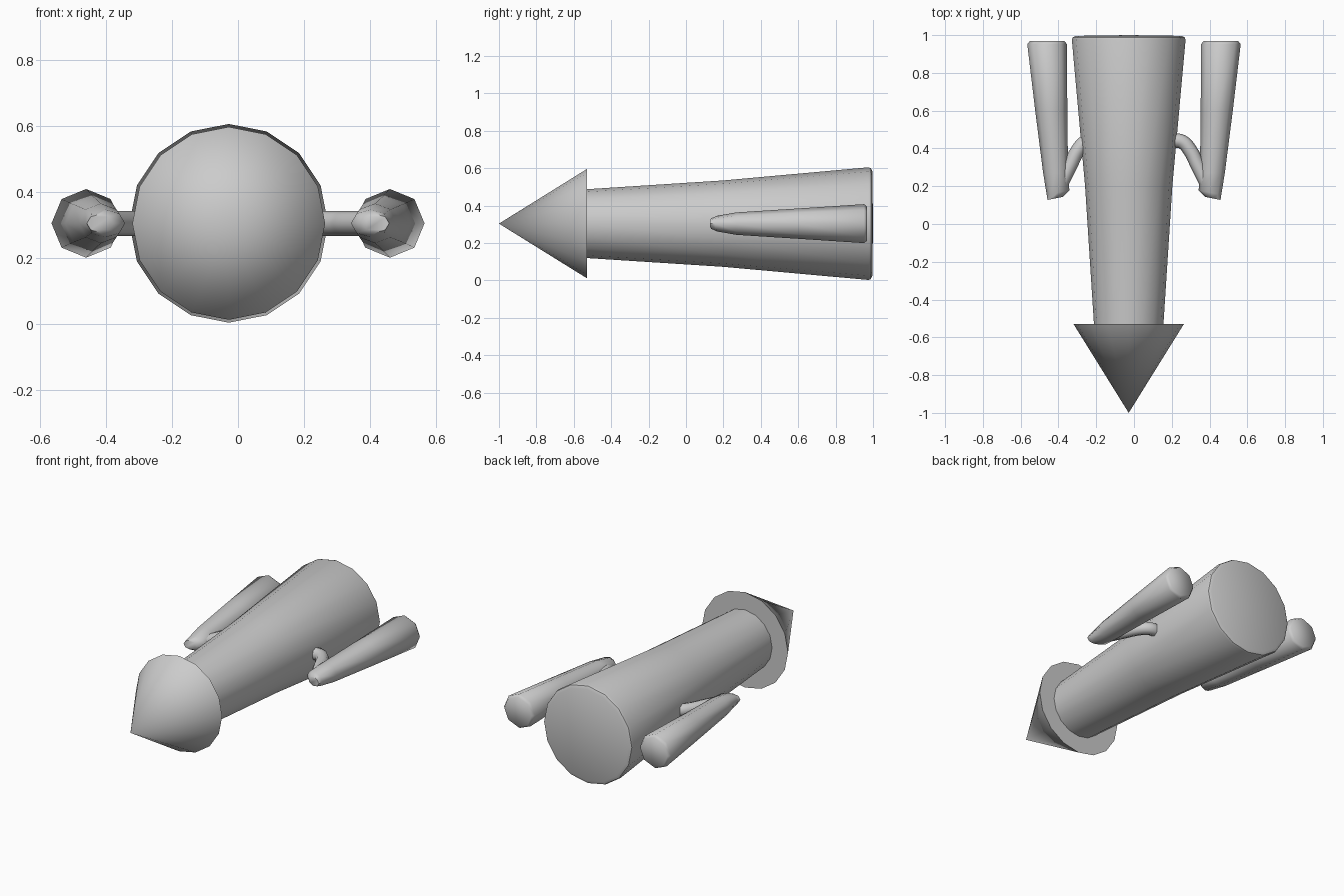
import bpy, bmesh, math

if "Cube" in bpy.data.objects:
    bpy.data.objects.remove(bpy.data.objects["Cube"])

AXIS_X, AXIS_Z = -0.028, 0.304


def finish(obj, angle):
    bpy.ops.object.select_all(action='DESELECT')
    obj.select_set(True)
    bpy.context.view_layer.objects.active = obj
    bpy.ops.object.shade_smooth_by_angle(angle=math.radians(angle))


def loft(name, sections, sides, angle):
    """Skin elliptical rings along y; each section is (y, centre x, radius x, radius z)."""
    bm = bmesh.new()
    rings = []
    for y, cx, rx, rz in sections:
        if rx == 0:
            rings.append([bm.verts.new((cx, y, AXIS_Z))] * sides)
            continue
        rings.append([bm.verts.new((cx + rx * math.sin(math.tau * i / sides), y,
                                    AXIS_Z + rz * math.cos(math.tau * i / sides)))
                      for i in range(sides)])
    for a, b in zip(rings, rings[1:]):
        for i in range(sides):
            j = (i + 1) % sides
            quad = list(dict.fromkeys((a[i], a[j], b[j], b[i])))
            bm.faces.new(quad)
    for ring in (rings[0], rings[-1]):
        if len(set(ring)) > 2:
            bm.faces.new(ring)
    bmesh.ops.recalc_face_normals(bm, faces=bm.faces[:])
    mesh = bpy.data.meshes.new(name)
    bm.to_mesh(mesh)
    bm.free()
    obj = bpy.data.objects.new(name, mesh)
    bpy.context.collection.objects.link(obj)
    finish(obj, angle)
    return obj


# Main body: widens toward the back, soft rear rim
body = [(-0.53, 0.184), (0.2, 0.231), (0.975, 0.301), (0.988, 0.297), (0.996, 0.28), (1.0, 0.0)]
loft("body", [(y, AXIS_X, r, r) for y, r in body], 16, 35)

# Nose cone with a flat overhanging base
loft("nose_cone", [(-1.0, AXIS_X, 0, 0), (-0.53, AXIS_X, 0.292, 0.292)], 16, 45)

# Side pods and the curved struts that carry them
pod = [(0.137, 0.418, 0.040, 0.028), (0.165, 0.402, 0.060, 0.042), (0.27, 0.415, 0.066, 0.060),
       (0.6, 0.438, 0.085, 0.081), (0.952, 0.460, 0.105, 0.104), (0.968, 0.460, 0.092, 0.091)]
strut = [(0.205, 0.443), (0.255, 0.435), (0.30, 0.385), (0.335, 0.315), (0.385, 0.215)]

for side, label in ((1, "right"), (-1, "left")):
    p = loft(label + "_pod", [(y, cx * side, rx, rz) for y, cx, rx, rz in pod], 8, 60)
    # Slant the pod tip so its inner edge sits further back
    for v in p.data.vertices:
        if v.co.y < 0.2:
            v.co.y -= 0.2 * (abs(v.co.x) - 0.41)

    curve = bpy.data.curves.new(label + "_strut", 'CURVE')
    curve.dimensions = '3D'
    curve.bevel_depth = 0.038
    curve.bevel_resolution = 2
    curve.resolution_u = 5
    curve.use_fill_caps = True
    spline = curve.splines.new('BEZIER')
    spline.bezier_points.add(len(strut) - 1)
    for bp, (x, y) in zip(spline.bezier_points, strut):
        bp.co = (x * side, y, AXIS_Z)
        bp.handle_left_type = bp.handle_right_type = 'AUTO'
    s = bpy.data.objects.new(label + "_strut", curve)
    bpy.context.collection.objects.link(s)
    bpy.ops.object.select_all(action='DESELECT')
    s.select_set(True)
    bpy.context.view_layer.objects.active = s
    bpy.ops.object.convert(target='MESH')
    finish(bpy.context.view_layer.objects.active, 50)
